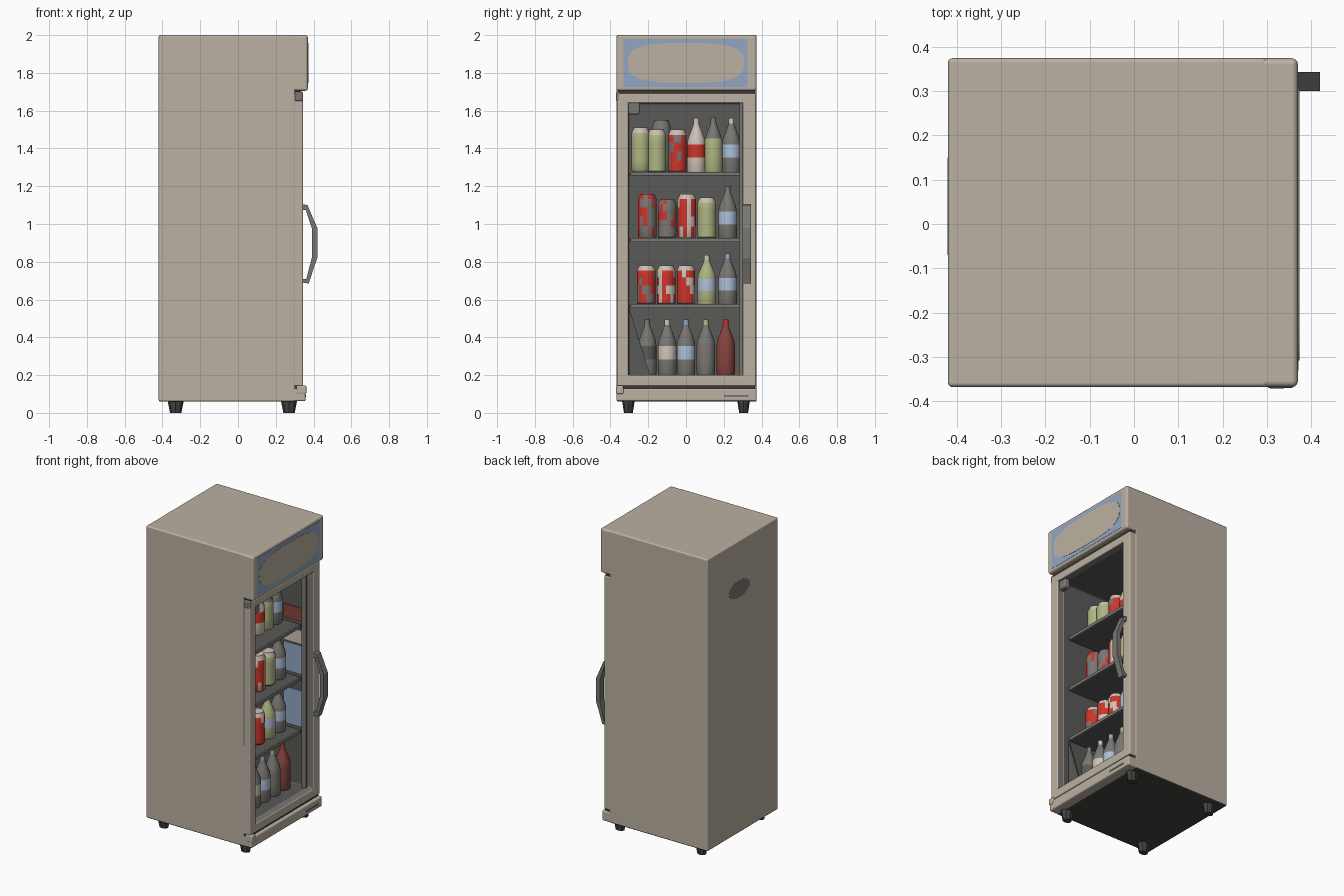
import bpy, bmesh, math, random
from mathutils import Vector

random.seed(11)
cube = bpy.data.objects.get("Cube")
if cube:
    bpy.data.objects.remove(cube)

COLOURS = {
    "beige": (0.5, 0.44, 0.36), "dark": (0.055, 0.055, 0.052),
    "interior": (0.1, 0.1, 0.095), "blue": (0.28, 0.39, 0.55),
    "red": (0.62, 0.035, 0.025), "lime": (0.43, 0.46, 0.22),
    "cream": (0.62, 0.54, 0.47), "maroon": (0.24, 0.06, 0.045),
    "grey": (0.19, 0.187, 0.17), "pale blue": (0.42, 0.52, 0.68),
}
MATS, INDEX = [], {}
for name, rgb in COLOURS.items():
    m = bpy.data.materials.new(name)
    m.use_nodes = True
    m.diffuse_color = (*rgb, 1)
    shader = m.node_tree.nodes["Principled BSDF"]
    shader.inputs["Base Color"].default_value = (*rgb, 1)
    shader.inputs["Roughness"].default_value = 0.7
    INDEX[name] = len(MATS)
    MATS.append(m)


def finish(name, bm, colour=None, bevel=0, smooth=True):
    """Turn a bmesh into an object, with optional rounded edges."""
    bmesh.ops.recalc_face_normals(bm, faces=bm.faces)
    if colour:
        for f in bm.faces:
            f.material_index = INDEX[colour]
    me = bpy.data.meshes.new(name)
    bm.to_mesh(me)
    bm.free()
    for m in MATS:
        me.materials.append(m)
    ob = bpy.data.objects.new(name, me)
    bpy.context.collection.objects.link(ob)
    if smooth:
        me.shade_smooth()
    if bevel:
        mod = ob.modifiers.new("rounded", "BEVEL")
        mod.width, mod.segments, mod.harden_normals = bevel, 3, True
    elif smooth:
        me.set_sharp_from_angle(angle=math.radians(40))


def box(name, x, y, z, colour, bevel=0):
    bm = bmesh.new()
    bmesh.ops.create_cube(bm, size=1)
    for v in bm.verts:
        v.co = Vector([(a + b) / 2 + c * (b - a) for (a, b), c in zip((x, y, z), v.co)])
    finish(name, bm, colour, bevel, smooth=bevel > 0)


def bridge(bm, a, b):
    return [bm.faces.new((a[i], a[i - 1], b[i - 1], b[i])) for i in range(len(a))]


def rect_loop(bm, x, y, z):
    return [bm.verts.new((x, y[i], z[j])) for i, j in ((0, 0), (1, 0), (1, 1), (0, 1))]


def prism(name, outline, axis, depth, colour):
    """Extrude a closed outline of 3D points along an axis."""
    bm = bmesh.new()
    f = bm.faces.new([bm.verts.new(p) for p in outline])
    new = bmesh.ops.extrude_face_region(bm, geom=[f])["geom"]
    shift = Vector(axis) * depth
    for v in new:
        if isinstance(v, bmesh.types.BMVert):
            v.co += shift
    finish(name, bm, colour, smooth=False)


def oval(x, cy, cz, ry, rz, power, n=40):
    """Rounded outline in the plane facing x."""
    pts = []
    for i in range(n):
        c, s = math.cos(i * math.tau / n), math.sin(i * math.tau / n)
        pts.append((x, cy + ry * math.copysign(abs(c) ** power, c),
                    cz + rz * math.copysign(abs(s) ** power, s)))
    return pts


# Cabinet: a box with a deep recess open towards +x
OPEN_Y, OPEN_Z = (-0.305, 0.3), (0.2, 1.64)
SIDE = (-0.368, 0.374)
bm = bmesh.new()
loops = [rect_loop(bm, -0.42, SIDE, (0.06, 2)), rect_loop(bm, 0.3, SIDE, (0.06, 2)),
         rect_loop(bm, 0.3, OPEN_Y, OPEN_Z), rect_loop(bm, -0.22, OPEN_Y, OPEN_Z)]
outer = bridge(bm, loops[0], loops[1])
bridge(bm, loops[1], loops[2])
inner = bridge(bm, loops[2], loops[3]) + [bm.faces.new(loops[3])]
bm.faces.new(loops[0])
for f in inner:
    f.material_index = INDEX["interior"]
for f in outer:
    if f.calc_center_median().z < 0.1:
        f.material_index = INDEX["dark"]
finish("cabinet", bm, bevel=0.01)

# Door frame: a rectangular ring, flush with the cabinet sides
bm = bmesh.new()
DOOR_Y, DOOR_Z = (-0.366, 0.371), (0.142, 1.692)
loops = [rect_loop(bm, 0.29, DOOR_Y, DOOR_Z), rect_loop(bm, 0.345, DOOR_Y, DOOR_Z),
         rect_loop(bm, 0.345, OPEN_Y, OPEN_Z), rect_loop(bm, 0.29, OPEN_Y, OPEN_Z)]
for i in range(4):
    for f in bridge(bm, loops[i], loops[(i + 1) % 4]):
        f.material_index = INDEX["grey" if i == 2 else "beige"]
finish("door_frame", bm, bevel=0.008)

# Dark gaskets above and below the door, inner stile and corner block
box("gasket_top", (0.28, 0.335), (-0.36, 0.365), (1.68, 1.71), "dark")
box("gasket_bottom", (0.28, 0.335), (-0.36, 0.365), (0.126, 0.146), "dark")
box("inner_stile", (0.27, 0.3), (0.283, 0.298), OPEN_Z, "grey")
box("corner_block", (0.295, 0.335), (-0.307, -0.245), (1.58, 1.642), "grey", 0.01)

# Header with a blue sign panel and a pale rounded field
box("header", (0.27, 0.37), SIDE, (1.705, 2), "beige", 0.014)
box("sign_panel", (0.365, 0.3715), (-0.33, 0.326), (1.724, 1.98), "blue")
prism("sign_field", oval(0.369, 0, 1.853, 0.308, 0.106, 0.66), (1, 0, 0), 0.004, "beige")

# Plinth, hinges and vent
box("plinth", (0.27, 0.358), SIDE, (0.062, 0.13), "beige", 0.01)
box("plinth_vent", (0.355, 0.361), (0.2, 0.33), (0.085, 0.095), "grey")
box("top_hinge", (0.3, 0.345), (-0.371, -0.345), (1.65, 1.7), "grey", 0.008)
box("bottom_hinge", (0.31, 0.362), (-0.37, -0.33), (0.1, 0.145), "beige", 0.008)

# Bowed handle
bow = [(0.34, 1.105), (0.368, 1.1), (0.402, 1.02), (0.42, 0.98), (0.42, 0.82),
       (0.402, 0.77), (0.375, 0.685), (0.34, 0.69)]
inside = [(0.34, 0.71), (0.362, 0.71), (0.393, 0.83), (0.393, 0.97), (0.358, 1.075), (0.34, 1.075)]
prism("handle", [(x, 0.3, z) for x, z in bow + inside], (0, 1, 0), 0.043, "grey")

# Rear vent mark
prism("rear_vent", oval(-0.418, 0.04, 1.68, 0.11, 0.055, 1), (-1, 0, 0), 0.003, "grey")

# Feet
for fx, end in ((0.27, "front"), (-0.33, "rear")):
    for fy, side in ((-0.305, "right"), (0.305, "left")):
        bm = bmesh.new()
        bmesh.ops.create_cone(bm, cap_ends=True, segments=8, radius1=0.03, radius2=0.044, depth=0.07)
        bmesh.ops.scale(bm, verts=bm.verts, vec=(1, 0.78, 1))
        bmesh.ops.translate(bm, verts=bm.verts, vec=(fx, fy, 0.035))
        finish(f"{end}_{side}_foot", bm, "dark", smooth=False)

# Shelves, each with a raised front lip
SHELVES = (1.27, 0.92, 0.57)
for i, z in enumerate(SHELVES):
    box(f"shelf_{i + 1}", (-0.22, 0.25), (-0.3, 0.295), (z - 0.012, z), "interior")
    box(f"shelf_lip_{i + 1}", (0.25, 0.262), (-0.295, 0.285), (z - 0.014, z + 0.006), "grey")

# Slanted guard in the lower corner
prism("corner_guard", [(0.25, -0.303, 0.56), (0.25, -0.303, 0.2), (0.25, -0.19, 0.2)],
      (1, 0, 0), 0.01, "interior")

# Coloured strips on the left inner wall
STRIPS = ((0.59, 0.83, "blue"), (0.94, 1.13, "blue"), (1.14, 1.23, "cream"), (1.29, 1.38, "maroon"))
for i, (z0, z1, colour) in enumerate(STRIPS):
    box(f"wall_strip_{i + 1}", (0.13, 0.265), (0.293, 0.302), (z0, z1), colour)


def lathe(name, x, y, z, height, profile, bands, patch=None, r=0.05, n=14):
    """Spin a profile; one colour per band, body bands may be patchy."""
    bm = bmesh.new()
    rings = [[bm.verts.new((x + r * k * math.cos(i * math.tau / n),
                            y + r * k * math.sin(i * math.tau / n), z + height * h))
              for i in range(n)] for k, h in profile]
    bm.faces.new(rings[0])
    for a, b, colour in zip(rings, rings[1:], bands):
        for f in bridge(bm, a, b):
            mixed = patch and colour == bands[2] and random.random() < 0.35
            f.material_index = INDEX[patch if mixed else colour]
    bm.faces.new(rings[-1]).material_index = INDEX[bands[-1]]
    finish(name, bm)


CAN = [(0.8, 0), (1, 0.05), (1, 0.28), (1, 0.5), (1, 0.7), (1, 0.88), (0.8, 0.97), (0.78, 1)]
BOTTLE = [(0.9, 0), (1, 0.04), (1, 0.28), (1, 0.52), (0.92, 0.62), (0.42, 0.84), (0.3, 0.9), (0.3, 1)]


def can(i, x, y, z, top, body, lid, patch=None):
    lathe(f"can_{i}", x, y, z, top - z, CAN, ["grey"] + [body] * 4 + [lid, lid], patch)


def bottle(i, x, y, z, top, body, label, cap, neck):
    lathe(f"bottle_{i}", x, y, z, top - z, BOTTLE,
          [body, body, label, body, neck, neck, cap])


# Stock: top shelf
can(1, 0.1, -0.24, 1.27, 1.51, "lime", "cream")
can(2, 0.1, -0.155, 1.27, 1.5, "lime", "cream")
can(3, 0, -0.13, 1.27, 1.55, "grey", "grey")
can(4, 0.1, -0.045, 1.27, 1.5, "red", "cream", "grey")
bottle(1, 0.1, 0.055, 1.27, 1.56, "cream", "red", "cream", "cream")
bottle(2, 0.1, 0.145, 1.27, 1.565, "lime", "lime", "grey", "grey")
bottle(3, 0.1, 0.24, 1.27, 1.56, "grey", "pale blue", "cream", "grey")
# Second shelf
can(5, 0.14, -0.205, 0.92, 1.16, "grey", "grey", "red")
can(6, 0.14, -0.1, 0.92, 1.13, "grey", "grey", "red")
can(7, 0.14, 0.005, 0.92, 1.16, "red", "cream", "cream")
can(8, 0.14, 0.11, 0.92, 1.14, "lime", "cream")
bottle(4, 0.14, 0.22, 0.92, 1.2, "grey", "pale blue", "grey", "grey")
# Third shelf
for i, y in enumerate((-0.21, -0.105, 0.0)):
    can(9 + i, 0.14, y, 0.57, 0.78, "red", "cream", "cream" if i else "grey")
bottle(5, 0.14, 0.11, 0.57, 0.835, "lime", "pale blue", "cream", "lime")
bottle(6, 0.14, 0.22, 0.57, 0.845, "grey", "pale blue", "blue", "grey")
# Floor
for i, (y, body, label, cap) in enumerate((
        (-0.205, "grey", "interior", "grey"), (-0.1, "grey", "cream", "cream"),
        (0.0, "grey", "pale blue", "blue"), (0.105, "grey", "grey", "lime"),
        (0.21, "maroon", "maroon", "red"))):
    bottle(7 + i, 0.18, y, 0.2, 0.495, body, label, cap, body)
